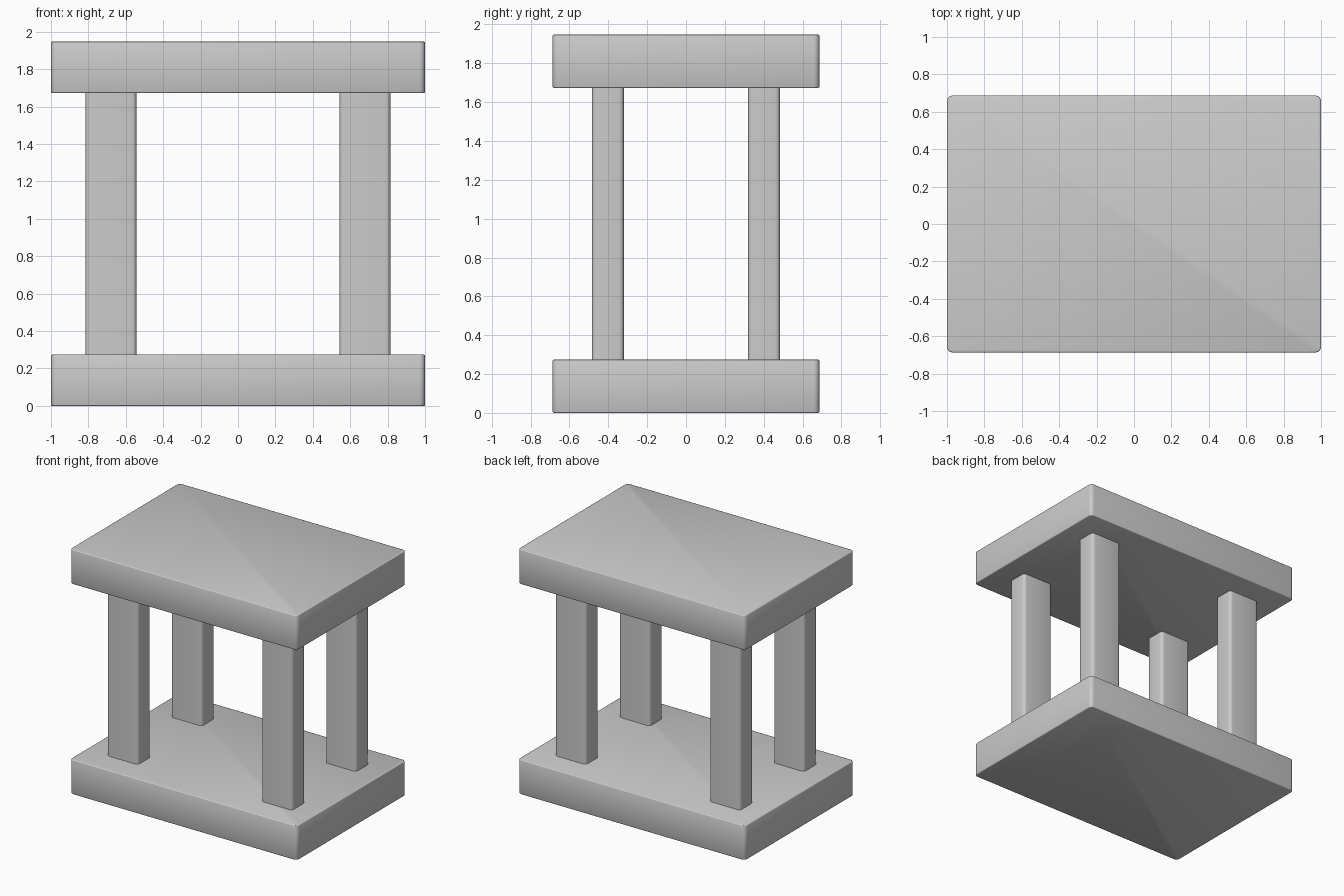
import bpy
import bmesh

cube = bpy.data.objects.get("Cube")
if cube:
    bpy.data.objects.remove(cube, do_unlink=True)

grey = bpy.data.materials.new("plain grey")
grey.use_nodes = True
colour = (0.6, 0.6, 0.6, 1)
grey.diffuse_color = colour
grey.node_tree.nodes["Principled BSDF"].inputs["Base Color"].default_value = colour


def block(name, size, centre, corner, rim):
    """Box with rounded upright corners and finely softened rims."""
    bm = bmesh.new()
    bmesh.ops.create_cube(bm, size=1)
    bmesh.ops.scale(bm, vec=size, verts=bm.verts)
    upright = [e for e in bm.edges if abs(e.verts[0].co.z - e.verts[1].co.z) > 0.1]
    bmesh.ops.bevel(bm, geom=upright, offset=corner, segments=4,
                    profile=0.5, affect='EDGES')
    if rim:
        edges = [e for e in bm.edges
                 if any(abs(f.normal.z) > 0.9 for f in e.link_faces)]
        bmesh.ops.bevel(bm, geom=edges, offset=rim, segments=2,
                        profile=0.5, affect='EDGES')
    mesh = bpy.data.meshes.new(name)
    bm.to_mesh(mesh)
    bm.free()
    mesh.materials.append(grey)
    obj = bpy.data.objects.new(name, mesh)
    obj.location = centre
    bpy.context.collection.objects.link(obj)
    bpy.ops.object.select_all(action='DESELECT')
    obj.select_set(True)
    bpy.context.view_layer.objects.active = obj
    bpy.ops.object.shade_smooth_by_angle(angle=0.9)
    return obj


# Matching base and top slabs
for name, z in (("base_slab", 0.137), ("top_slab", 1.81)):
    block(name, (2, 1.374, 0.274), (0, 0, z), 0.03, 0.006)

# Four upright legs between the slabs
for side, sx in (("right", -1), ("left", 1)):
    for end, sy in (("front", -1), ("back", 1)):
        block(f"{end}_{side}_leg", (0.274, 0.165, 1.42),
              (sx * 0.679, sy * 0.402, 0.974), 0.025, 0)
